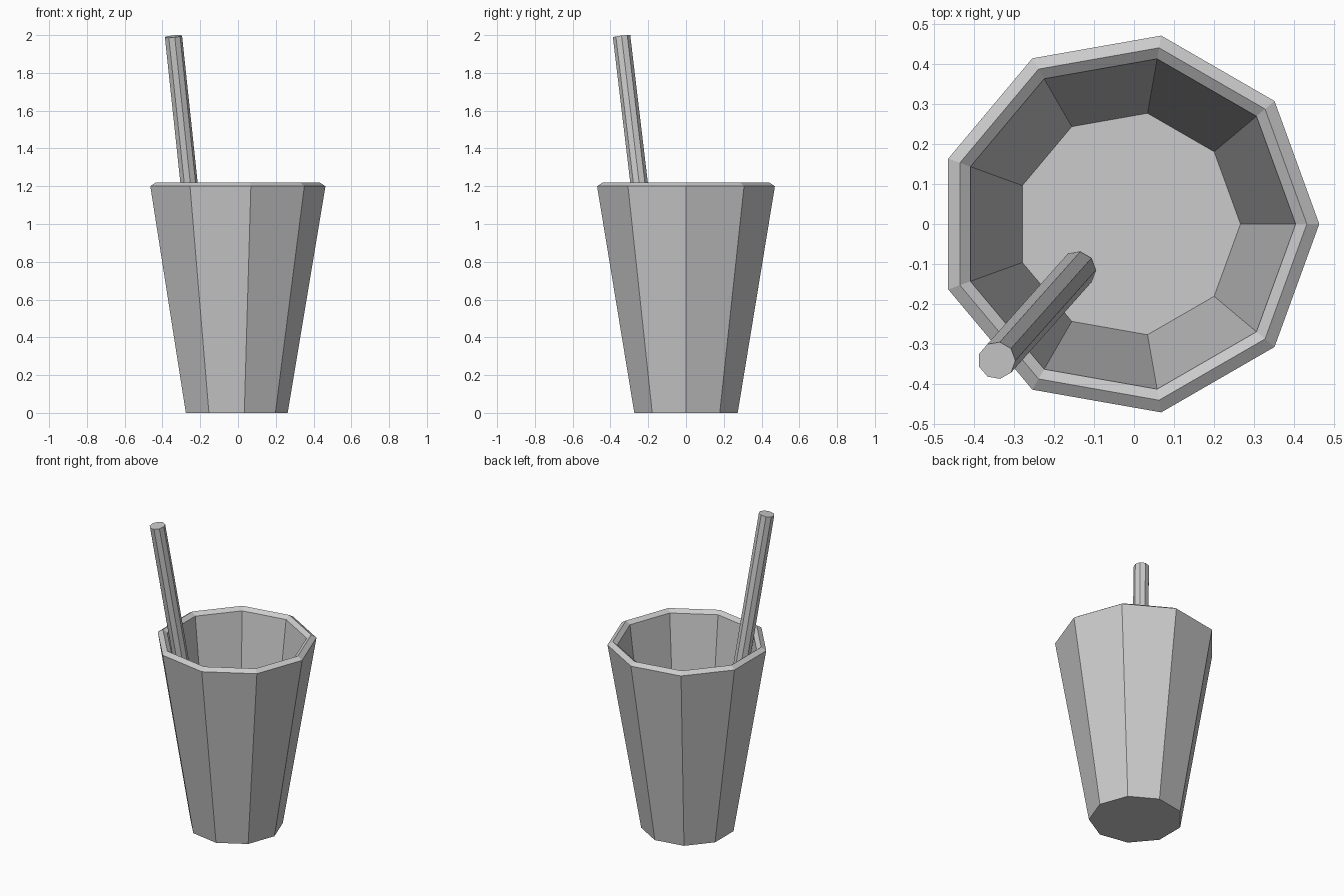
import bpy, bmesh, math
from mathutils import Vector, Matrix

if "Cube" in bpy.data.objects:
    bpy.data.objects.remove(bpy.data.objects["Cube"])

SIDES = 9


def make_object(name, bm):
    bmesh.ops.recalc_face_normals(bm, faces=bm.faces)
    mesh = bpy.data.meshes.new(name)
    bm.to_mesh(mesh)
    bm.free()
    obj = bpy.data.objects.new(name, mesh)
    bpy.context.collection.objects.link(obj)
    return obj


def lathe(name, profile):
    """Sweep (radius, z) points around z with flat sides, capping both ends."""
    bm = bmesh.new()
    rings = []
    for r, z in profile:
        rings.append([bm.verts.new((r * math.cos(2 * math.pi * i / SIDES),
                                    r * math.sin(2 * math.pi * i / SIDES), z))
                      for i in range(SIDES)])
    for a, b in zip(rings, rings[1:]):
        for i in range(SIDES):
            j = (i + 1) % SIDES
            bm.faces.new((a[i], a[j], b[j], b[i]))
    bm.faces.new(rings[0])
    bm.faces.new(rings[-1])
    return make_object(name, bm)


# Tapered cup: outer wall, peaked rim, inner wall, inner floor
cup = lathe("cup", [(0.278, 0), (0.478, 1.2), (0.447, 1.22),
                    (0.419, 1.2), (0.281, 0.10)])
cup.location.x = -0.015

# Straw leaning against the front left of the rim
top = Vector((-0.343, -0.341, 1.993))
bottom = Vector((-0.142, -0.115, 0.10))
axis = top - bottom
straw = lathe("straw", [(0.047, 0), (0.047, axis.length)])
tilt = Vector((0, 0, 1)).rotation_difference(axis)
straw.matrix_world = Matrix.Translation(bottom) @ tilt.to_matrix().to_4x4()
